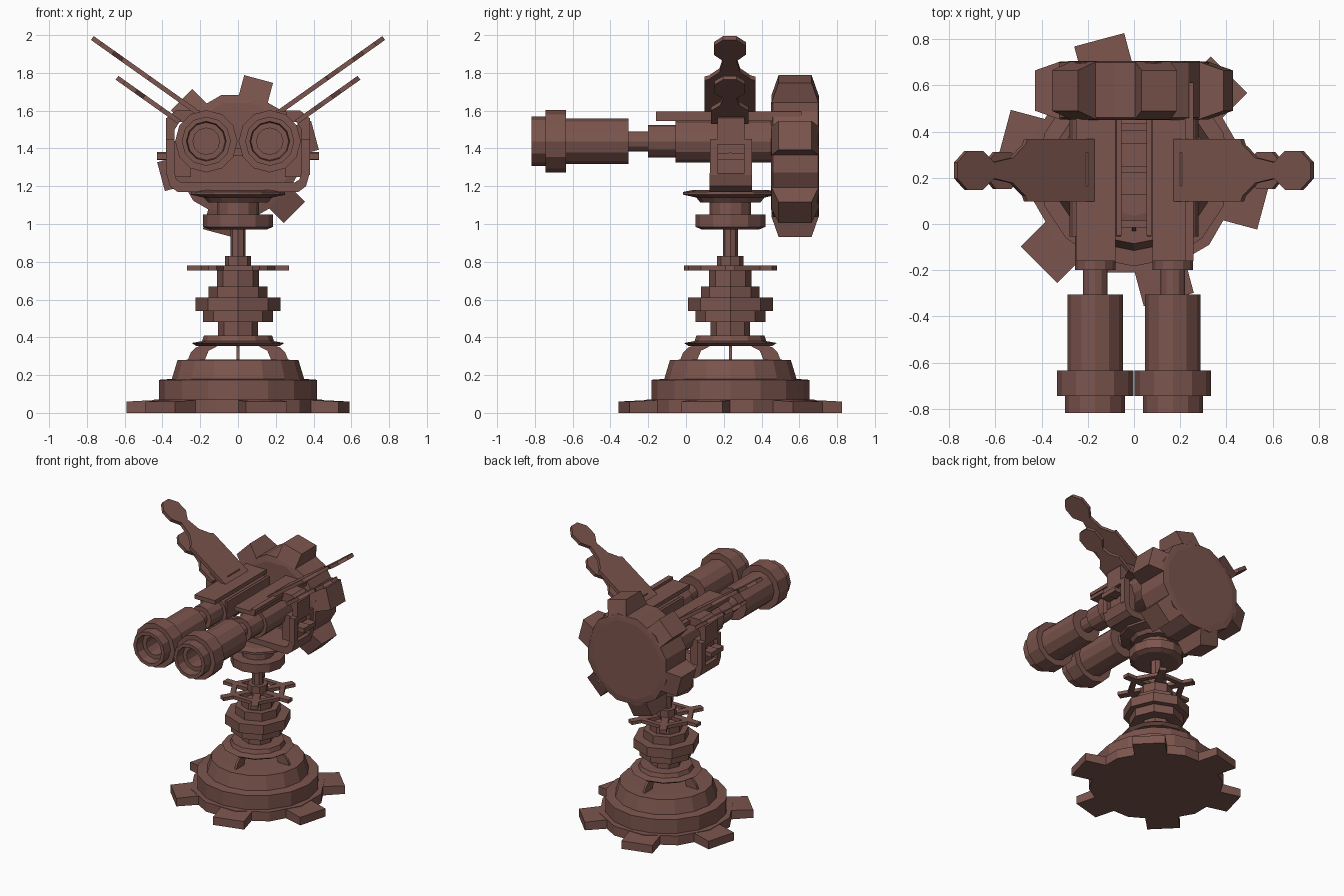
import bpy, bmesh
from math import cos, sin, pi, radians
from mathutils import Matrix, Vector

if "Cube" in bpy.data.objects:
    bpy.data.objects.remove(bpy.data.objects["Cube"])

mat = bpy.data.materials.new("brown_metal")
mat.diffuse_color = (0.2, 0.09, 0.075, 1)
mat.use_nodes = True
mat.node_tree.nodes["Principled BSDF"].inputs["Base Color"].default_value = mat.diffuse_color
AX = 0.235                                   # y of the pedestal axis
UP = Matrix.Translation((0, AX, 0))          # local z stays up


def facing(x, z):                            # local z points to the front (-y)
    return Matrix.Translation((x, 0, z)) @ Matrix.Rotation(pi / 2, 4, 'X')


def finish(name, bm, m=Matrix()):
    bm.transform(m)
    bmesh.ops.recalc_face_normals(bm, faces=bm.faces[:])
    me = bpy.data.meshes.new(name)
    bm.to_mesh(me)
    bm.free()
    me.materials.append(mat)
    ob = bpy.data.objects.new(name, me)
    bpy.context.collection.objects.link(ob)
    return ob


def lathe(name, profile, n, m, closed=False):
    """Revolve (radius, height) points with n flat sides."""
    bm = bmesh.new()
    rings = [[bm.verts.new((r * cos(2 * pi * i / n), r * sin(2 * pi * i / n), h))
              for i in range(n)] for r, h in profile]
    pairs = list(zip(rings, rings[1:]))
    if closed:
        pairs.append((rings[-1], rings[0]))
    else:
        bm.faces.new(rings[0])
        bm.faces.new(rings[-1])
    for a, b in pairs:
        for i in range(n):
            j = (i + 1) % n
            bm.faces.new((a[i], a[j], b[j], b[i]))
    return finish(name, bm, m)


def box(name, x, y, z):
    bm = bmesh.new()
    bmesh.ops.create_cube(bm, size=1)
    m = (Matrix.Translation(((x[0] + x[1]) / 2, (y[0] + y[1]) / 2, (z[0] + z[1]) / 2))
         @ Matrix.Diagonal((x[1] - x[0], y[1] - y[0], z[1] - z[0], 1)))
    return finish(name, bm, m)


def slab(name, pts, origin, u, v, depth):
    """Extrude a 2D outline lying in the u, v plane."""
    u, v = Vector(u), Vector(v)
    bm = bmesh.new()
    w = u.cross(v).normalized() * depth
    f = bm.faces.new([bm.verts.new(Vector(origin) + u * a + v * b - w / 2) for a, b in pts])
    ext = bmesh.ops.extrude_face_region(bm, geom=[f])
    bmesh.ops.translate(bm, vec=w, verts=[e for e in ext['geom'] if isinstance(e, bmesh.types.BMVert)])
    return finish(name, bm)


def teeth(name, phase, r0, r1, half, root, tip, m):
    """Six radial teeth, thinner at the tip; root and tip are (low, high)."""
    bm = bmesh.new()
    for k in range(6):
        vs = bmesh.ops.create_cube(bm, size=2)['verts']
        for v in vs:
            lo_hi = root if v.co.x < 0 else tip
            v.co = (r0 if v.co.x < 0 else r1, v.co.y * half, lo_hi[v.co.z > 0])
        bmesh.ops.rotate(bm, verts=vs, matrix=Matrix.Rotation(radians(phase + 60 * k), 3, 'Z'))
    return finish(name, bm, m)


# Toothed foot and stepped base
lathe("foot_plate", [(0.46, 0), (0.46, 0.07)], 12, UP @ Matrix.Rotation(radians(15), 4, 'Z'))
teeth("foot_teeth", 45, 0.38, 0.582, 0.112, (0, 0.07), (0, 0.06), UP)
lathe("base_dome", [(0.418, 0.06), (0.418, 0.175), (0.35, 0.18), (0.32, 0.28), (0.25, 0.282)], 16, UP)

# Curved ribs carrying the column
rib = [(0.27, 0.27), (0.25, 0.32), (0.225, 0.345), (0.19, 0.36), (0.1, 0.36),
       (0.12, 0.347), (0.155, 0.33), (0.18, 0.27)]
for k in range(4):
    a = k * pi / 2
    slab("base_rib", rib, (0, AX, 0), (cos(a), sin(a), 0), (0, 0, 1), 0.016)

# Stepped column
lathe("column_collar", [(0.22, 0.353), (0.245, 0.37), (0.19, 0.38), (0.18, 0.41)], 12, UP)
lathe("column", [(0.105, 0.4), (0.105, 0.48), (0.185, 0.48), (0.185, 0.54), (0.225, 0.54),
                 (0.225, 0.61), (0.155, 0.61), (0.155, 0.67), (0.112, 0.67), (0.112, 0.755),
                 (0.07, 0.76), (0.07, 0.83), (0.04, 0.83), (0.04, 0.98)], 8, UP)
lathe("spoke_ring", [(0.17, 0.755), (0.21, 0.755), (0.21, 0.78), (0.17, 0.78)], 6, UP, closed=True)
teeth("ring_spokes", 0, 0.05, 0.27, 0.025, (0.755, 0.78), (0.755, 0.78), UP)
lathe("swivel_collar", [(0.15, 0.97), (0.185, 0.985), (0.185, 1.05), (0.11, 1.05), (0.11, 1.12)], 12, UP)
lathe("swivel_plate", [(0.16, 1.115), (0.18, 1.14), (0.25, 1.155), (0.25, 1.17), (0.2, 1.18)], 12, UP)

# U-shaped yoke with chamfered corners
floor = [(-0.38, 1.27), (-0.36, 1.2), (-0.32, 1.17), (0.32, 1.17), (0.36, 1.2), (0.38, 1.27),
         (0.335, 1.27), (0.325, 1.235), (0.3, 1.22), (-0.3, 1.22), (-0.325, 1.235), (-0.335, 1.27)]
slab("yoke_floor", floor, (0, 0.238, 0), (1, 0, 0), (0, 0, 1), 0.225)

plate = [(0, 0.135), (0.385, 0.135), (0.395, 0.11), (0.42, 0.09), (0.46, 0.055), (0.56, 0.035),
         (0.62, 0.085), (0.7, 0.085), (0.755, 0.035)]
small = [(0, 0.1), (0.12, 0.1), (0.17, 0.05), (0.23, 0.035), (0.28, 0.08), (0.36, 0.08), (0.405, 0.035)]


def both(pts):
    return pts + [(a, -b) for a, b in reversed(pts)]


for side, s in (("left", -1), ("right", 1)):
    def span(a, b):
        return sorted((s * a, s * b))

    # Yoke uprights, pivot and saddle
    for y in ((0.126, 0.167), (0.31, 0.35)):
        box(side + "_yoke_post", span(0.335, 0.38), y, (1.26, 1.44))
    box(side + "_yoke_top", span(0.335, 0.38), (0.126, 0.35), (1.42, 1.45))
    box(side + "_pivot_block", span(0.25, 0.35), (0.167, 0.31), (1.25, 1.44))
    lathe(side + "_pivot_pin", [(0.02, -0.04), (0.02, 0.04)], 8,
          Matrix.Translation((s * 0.39, 0.235, 1.36)) @ Matrix.Rotation(pi / 2, 4, 'Y'))
    box(side + "_pivot_cap", span(0.36, 0.43), (0.167, 0.31), (1.342, 1.376))
    slab(side + "_saddle", [(0.38, 1.44), (0.38, 1.56), (0.33, 1.6), (0.2, 1.6), (0.2, 1.54), (0.31, 1.54),
                            (0.335, 1.5), (0.335, 1.44)], (0, 0.238, 0), (s, 0, 0), (0, 0, 1), 0.145)

    # Stepped barrel with hollow muzzle
    barrel = [(0.112, -0.47), (0.112, 0.055), (0.087, 0.055), (0.087, 0.2), (0.053, 0.2), (0.053, 0.305),
              (0.12, 0.305), (0.12, 0.635), (0.165, 0.635), (0.165, 0.745), (0.13, 0.745), (0.13, 0.818),
              (0.105, 0.818), (0.1, 0.75), (0.07, 0.75), (0.07, 0.62)]
    lathe(side + "_barrel", barrel, 12, facing(s * 0.168, 1.438))
    box(side + "_top_rail", span(0.08, 0.25), (-0.16, 0.46), (1.545, 1.575))
    box(side + "_inner_rail", span(0.055, 0.075), (-0.05, 0.46), (1.40, 1.53))

    # Raised angled plates with rounded tips
    u, v = (s * 0.816, 0, 0.578), (0, 1, 0)
    slab(side + "_upper_plate", both(plate), (s * 0.155, 0.232, 1.548), u, v, 0.025)
    slab(side + "_lower_plate", both(small), (s * 0.31, 0.232, 1.54), u, v, 0.025)

# Sighting rod on one rail and cross-ties between the barrels
box("sight_rod", (0.22, 0.257), (-0.16, 0.612), (1.57, 1.595))
for y in (0.0, 0.235, 0.42):
    box("cross_tie", (-0.09, 0.09), (y - 0.015, y + 0.015), (1.36, 1.40))

# Toothed drum at the back
back = facing(0, 1.36)
lathe("rear_drum", [(0.29, -0.705), (0.335, -0.70), (0.335, -0.46), (0.29, -0.45)], 12,
      back @ Matrix.Rotation(radians(15), 4, 'Z'))
teeth("drum_teeth", 15, 0.31, 0.422, 0.079, (-0.703, -0.452), (-0.665, -0.49), back)
